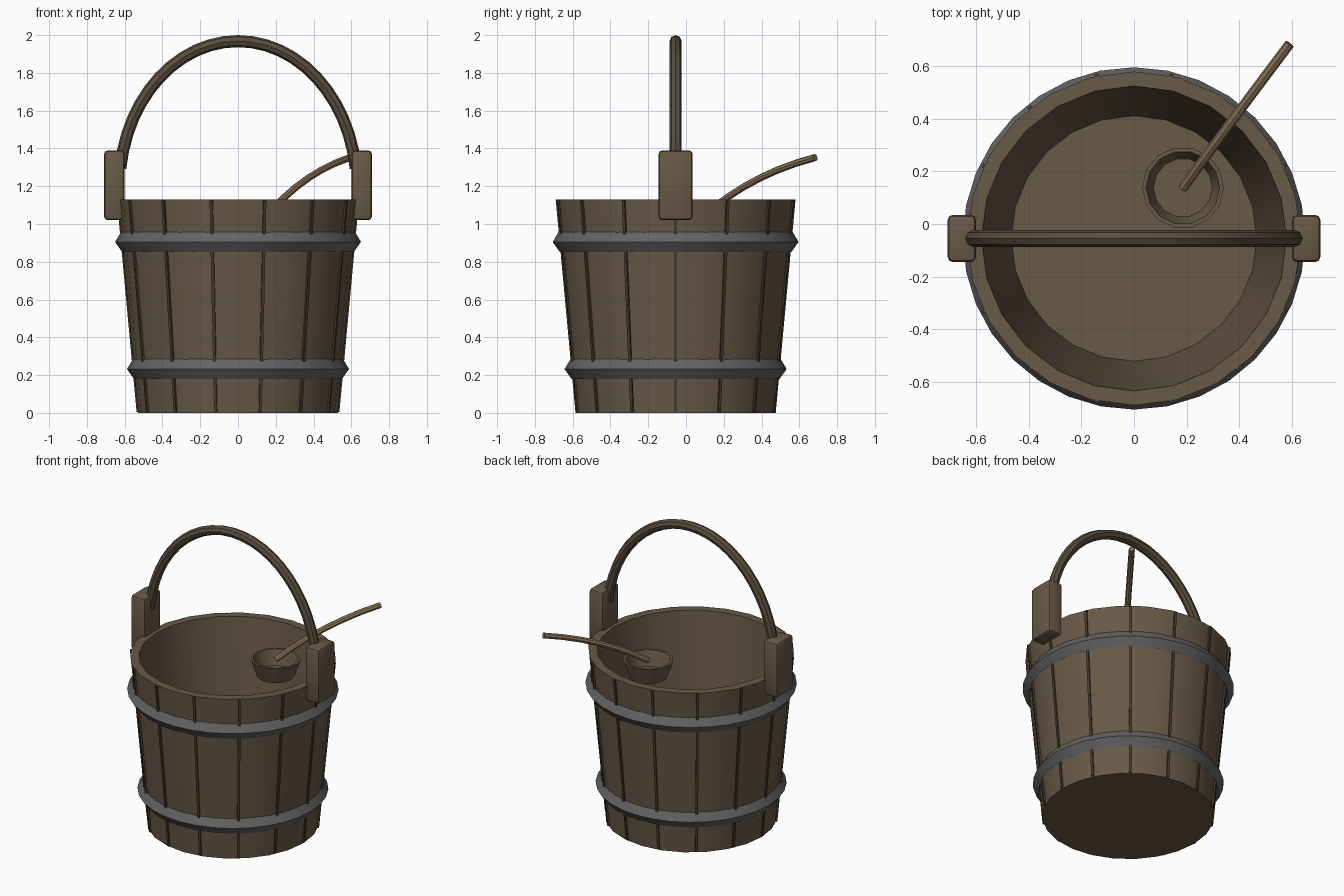
import bpy
import bmesh
from math import sin, cos, pi, atan2
from mathutils import Matrix, Vector

cube = bpy.data.objects.get("Cube")
if cube:
    bpy.data.objects.remove(cube, do_unlink=True)

CY = -0.055  # bucket axis


def material(name, rgb):
    m = bpy.data.materials.new(name)
    m.use_nodes = True
    m.diffuse_color = (*rgb, 1)
    m.node_tree.nodes["Principled BSDF"].inputs["Base Color"].default_value = (*rgb, 1)
    return m


wood = material("oak_brown", (0.14, 0.10, 0.062))
seam = material("dark_seam_brown", (0.06, 0.043, 0.026))
dark = material("handle_brown", (0.10, 0.073, 0.046))
pale = material("pale_wood", (0.25, 0.175, 0.095))
iron = material("iron_grey", (0.125, 0.125, 0.128))


def shade(ob, mat):
    ob.data.materials.clear()
    ob.data.materials.append(mat)
    bpy.ops.object.select_all(action="DESELECT")
    ob.select_set(True)
    bpy.context.view_layer.objects.active = ob
    bpy.ops.object.shade_smooth_by_angle()


def finish(name, bm, mat):
    bmesh.ops.recalc_face_normals(bm, faces=bm.faces)
    mesh = bpy.data.meshes.new(name)
    bm.to_mesh(mesh)
    bm.free()
    ob = bpy.data.objects.new(name, mesh)
    bpy.context.collection.objects.link(ob)
    shade(ob, mat)


def lathe(name, profile, sides, mat, center, closed=False):
    """Revolve (radius, z) points about a vertical axis."""
    bm = bmesh.new()
    pts = profile + profile[:1] if closed else profile
    verts = [bm.verts.new((r, 0, z)) for r, z in pts]
    edges = [bm.edges.new(pair) for pair in zip(verts, verts[1:])]
    bmesh.ops.spin(bm, geom=verts + edges, cent=(0, 0, 0), axis=(0, 0, 1),
                   angle=2 * pi, steps=sides)
    bmesh.ops.remove_doubles(bm, verts=bm.verts, dist=0.0005)
    bmesh.ops.translate(bm, verts=bm.verts, vec=(*center, 0))
    finish(name, bm, mat)


def add_box(bm, matrix, size):
    return bmesh.ops.create_cube(bm, size=1, matrix=matrix @ Matrix.Diagonal((*size, 1)))


def tube(name, points, radius, mat):
    """Eight-sided capped tube along a path."""
    curve = bpy.data.curves.new(name, "CURVE")
    curve.dimensions = "3D"
    curve.bevel_depth = radius
    curve.bevel_resolution = 2
    curve.use_fill_caps = True
    spline = curve.splines.new("POLY")
    spline.points.add(len(points) - 1)
    for p, co in zip(spline.points, points):
        p.co = (*co, 1)
    ob = bpy.data.objects.new(name, curve)
    bpy.context.collection.objects.link(ob)
    bpy.ops.object.select_all(action="DESELECT")
    ob.select_set(True)
    bpy.context.view_layer.objects.active = ob
    bpy.ops.object.convert(target="MESH")
    shade(bpy.context.view_layer.objects.active, mat)


# Tapered hollow bucket
lathe("bucket", [(0, 0), (0.53, 0), (0.635, 1.13), (0.58, 1.13), (0.467, 0.05), (0, 0.05)],
      24, wood, (0, CY))

# Thin seams between the staves
bm = bmesh.new()
low, high = Vector((0.528, 0, 0.006)), Vector((0.632, 0, 1.126))
slope = high - low
tilt = Matrix.Rotation(atan2(slope.x, slope.z), 4, "Y")
for i in range(14):
    turn = Matrix.Translation((0, CY, 0)) @ Matrix.Rotation(2 * pi * i / 14, 4, "Z")
    add_box(bm, turn @ Matrix.Translation((low + high) / 2) @ tilt,
            (0.018, 0.016, slope.length))
finish("stave_seams", bm, seam)

# Iron hoops with a ridged section
for name, r, z in (("upper_hoop", 0.617, 0.905), ("lower_hoop", 0.554, 0.232)):
    lathe(name, [(r + 0.003, z + 0.052), (r + 0.034, z), (r - 0.003, z - 0.052), (r - 0.03, z)],
          32, iron, (0, CY), closed=True)

# Bevelled handle blocks
for name, side in (("left_handle_block", 1), ("right_handle_block", -1)):
    bm = bmesh.new()
    add_box(bm, Matrix.Translation((side * 0.655, CY, 1.205)), (0.108, 0.18, 0.37))
    bmesh.ops.bevel(bm, geom=bm.edges[:], offset=0.02, segments=2, profile=0.5, affect="EDGES")
    finish(name, bm, wood)

# Arched carrying handle
arc = [pi * (0.04 + 0.92 * i / 24) for i in range(25)]
tube("handle", [(0.628 * cos(a), CY, 1.2 + 0.768 * sin(a)) for a in arc], 0.032, dark)

# Ladle cup and its bent stick
lathe("ladle_cup", [(0, 0.975), (0.117, 0.975), (0.155, 1.09), (0.14, 1.09), (0.112, 0.99), (0, 0.99)],
      14, wood, (0.186, 0.138))
start, bend, end = Vector((0.186, 0.137, 1.08)), Vector((0.375, 0.395, 1.245)), Vector((0.592, 0.685, 1.352))
path = [start * (1 - t) ** 2 + (2 * bend - (start + end) / 2) * 2 * t * (1 - t) + end * t * t
        for t in (i / 6 for i in range(7))]
tube("ladle_stick", path, 0.019, pale)
